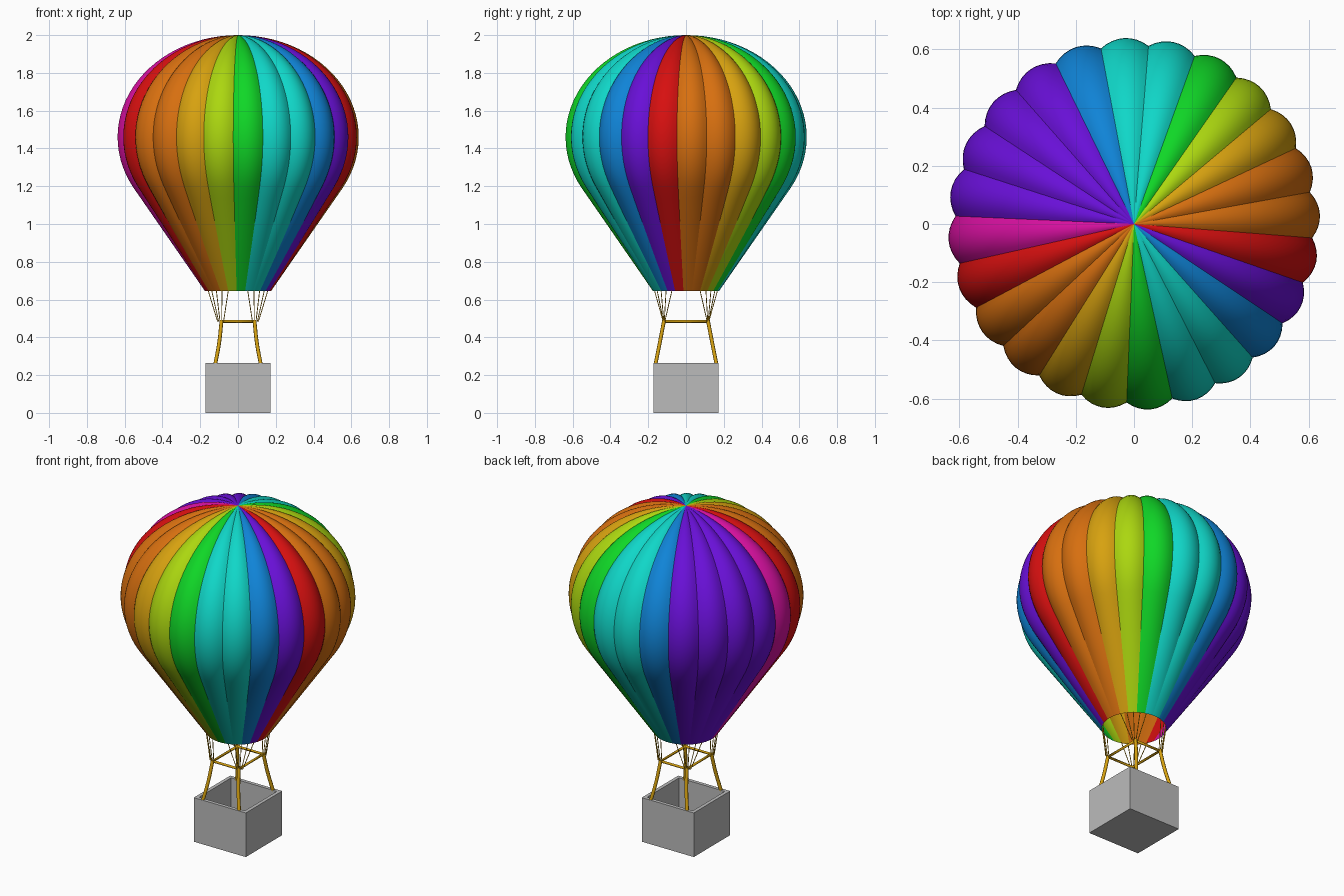
import bpy, bmesh
from math import sin, cos, radians, pi
from mathutils import Vector

cube = bpy.data.objects.get("Cube")
if cube:
    bpy.data.objects.remove(cube, do_unlink=True)


def material(name, r, g, b):
    m = bpy.data.materials.new(name)
    m.use_nodes = True
    m.diffuse_color = (r, g, b, 1)
    m.node_tree.nodes["Principled BSDF"].inputs["Base Color"].default_value = (r, g, b, 1)
    return m


MATS = {
    "red": material("red", 0.68, 0.005, 0.005),
    "orange": material("orange", 0.68, 0.16, 0.005),
    "gold": material("gold", 0.68, 0.36, 0.005),
    "lime": material("lime", 0.41, 0.68, 0.005),
    "green": material("green", 0.005, 0.68, 0.02),
    "turquoise": material("turquoise", 0.005, 0.68, 0.58),
    "blue": material("blue", 0.005, 0.23, 0.68),
    "violet": material("violet", 0.14, 0.005, 0.68),
    "magenta": material("magenta", 0.68, 0.005, 0.35),
    "grey": material("grey", 0.5, 0.5, 0.5),
}
NAMES = list(MATS)


def add_object(name, data):
    ob = bpy.data.objects.new(name, data)
    bpy.context.collection.objects.link(ob)
    return ob


def rod(name, points, radius, closed=False, smooth=False):
    """Round gold bar or rope along a path."""
    cu = bpy.data.curves.new(name, "CURVE")
    cu.dimensions = "3D"
    cu.bevel_depth = radius
    cu.bevel_resolution = 2
    cu.use_fill_caps = True
    if smooth:
        sp = cu.splines.new("BEZIER")
        sp.bezier_points.add(len(points) - 1)
        for bp, p in zip(sp.bezier_points, points):
            bp.co = p
            bp.handle_left_type = bp.handle_right_type = "AUTO"
    else:
        sp = cu.splines.new("POLY")
        sp.points.add(len(points) - 1)
        for pt, p in zip(sp.points, points):
            pt.co = (*p, 1)
    sp.use_cyclic_u = closed
    cu.materials.append(MATS["gold"])
    return add_object(name, cu)


# Envelope: bulging gores around a teardrop profile
RADIUS, HEIGHT, CENTRE_Z = 0.64, 0.54, 1.46
MOUTH_R, MOUTH_Z = 0.175, 0.645
GORES = ("orange orange gold lime green turquoise turquoise blue "
         "violet violet violet violet magenta red orange orange gold lime "
         "green turquoise turquoise blue violet red").split()
SEGS = 8

profile = []   # radius, height, outward normal
for i in range(1, 29):
    t = radians(120 * i / 28)
    n = Vector((sin(t) / RADIUS, cos(t) / HEIGHT)).normalized()
    profile.append((RADIUS * sin(t), CENTRE_Z + HEIGHT * cos(t), n))
r0, z0, n0 = profile[-1]
for i in range(1, 11):
    f = i / 10
    profile.append((r0 + (MOUTH_R - r0) * f, z0 + (MOUTH_Z - z0) * f, n0))


def seam_angle(k):
    a = radians(15 * k - 5)
    return a + radians(1.5 + 1.5 * cos(a - radians(225)))


bm = bmesh.new()
top = bm.verts.new((0, 0, CENTRE_Z + HEIGHT))
count = len(GORES) * SEGS
rings = []
for r, z, n in profile:
    fade = min(1, (z - MOUTH_Z) / 0.6)
    ring = []
    for j in range(count):
        u = (j % SEGS) / SEGS
        a = seam_angle(j / SEGS)
        dip = 0.04 * r * fade * (2 * u - 1) ** 2
        rr, zz = r - n.x * dip, z - n.y * dip
        ring.append(bm.verts.new((rr * cos(a), rr * sin(a), zz)))
    rings.append(ring)
for j in range(count):
    k = (j + 1) % count
    faces = [bm.faces.new((top, rings[0][j], rings[0][k]))]
    for up, low in zip(rings, rings[1:]):
        faces.append(bm.faces.new((up[j], low[j], low[k], up[k])))
    for f in faces:
        f.smooth = True
        f.material_index = NAMES.index(GORES[j // SEGS])
# Crisp seams between the gores
for j in range(0, count, SEGS):
    for up, low in zip(rings, rings[1:]):
        bm.edges.get((up[j], low[j])).smooth = False
mesh = bpy.data.meshes.new("envelope")
bm.to_mesh(mesh)
bm.free()
for m in MATS.values():
    mesh.materials.append(m)
add_object("envelope", mesh)

# Basket: open box with a thick rim
HALF, RIM_Z, WALL = 0.173, 0.265, 0.03
bm = bmesh.new()
bmesh.ops.create_cube(bm, size=1)
for v in bm.verts:
    v.co = (v.co.x * 2 * HALF, v.co.y * 2 * HALF, (v.co.z + 0.5) * RIM_Z)
bm.faces.ensure_lookup_table()
lid = max(bm.faces, key=lambda f: f.calc_center_median().z)
bmesh.ops.inset_region(bm, faces=[lid], thickness=WALL)
out = bmesh.ops.extrude_discrete_faces(bm, faces=[lid])
bmesh.ops.translate(bm, verts=out["faces"][0].verts, vec=(0, 0, WALL - RIM_Z))
mesh = bpy.data.meshes.new("basket")
bm.to_mesh(mesh)
bm.free()
mesh.materials.append(MATS["grey"])
add_object("basket", mesh)

# Frame: rectangular ring on four splayed posts, with fans of ropes to the mouth
RING_X, RING_Y, RING_Z = 0.087, 0.116, 0.485
corners = [(1, 1), (-1, 1), (-1, -1), (1, -1)]
rod("burner_ring", [(sx * RING_X, sy * RING_Y, RING_Z) for sx, sy in corners],
    0.008, closed=True)
for sx, sy in corners:
    side = ("back" if sy > 0 else "front") + ("_left" if sx > 0 else "_right")
    rod("post_" + side, [(sx * 0.122, sy * 0.163, 0.25),
                         (sx * 0.1, sy * 0.139, 0.37),
                         (sx * RING_X, sy * RING_Y, RING_Z + 0.005)], 0.01, smooth=True)
    for i in range(5):
        a = radians(25 + 12 * i)
        end = Vector((sx * MOUTH_R * cos(a), sy * MOUTH_R * sin(a), MOUTH_Z + 0.005))
        start = Vector((sx * RING_X, sy * RING_Y, RING_Z))
        start.x += (end.x - start.x) * 0.3
        start.y += (end.y - start.y) * 0.1
        rod(f"rope_{side}_{i + 1}", [start, end], 0.0022)
